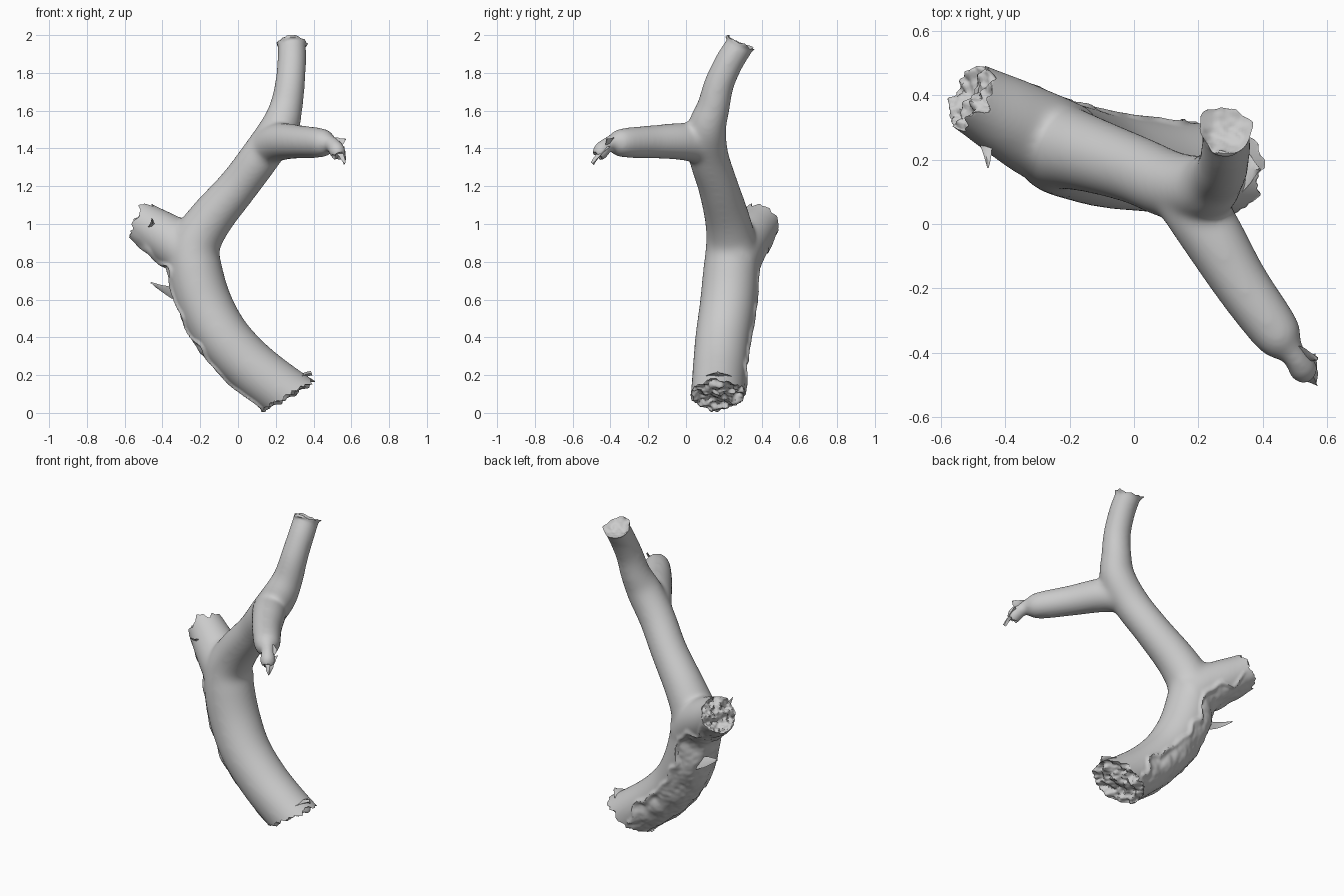
import bpy, bmesh, math, random
from mathutils import Vector, noise

if "Cube" in bpy.data.objects:
    bpy.data.objects.remove(bpy.data.objects["Cube"])

random.seed(4)


def spline(pts, steps=6):
    """Catmull-Rom through (x, y, z, radius) points."""
    p = [Vector(q) for q in pts]
    p = [2 * p[0] - p[1]] + p + [2 * p[-1] - p[-2]]
    out = []
    for a, b, c, d in zip(p, p[1:], p[2:], p[3:]):
        for i in range(steps):
            t = i / steps
            out.append(0.5 * (2 * b + (c - a) * t + (2 * a - 5 * b + 4 * c - d) * t * t
                              + (3 * b - a - 3 * c + d) * t ** 3))
    return out + [p[-2]]


def tube(bm, pts, sides=32):
    path = spline(pts)
    cen = [q.to_3d() for q in path]
    rings, prev, u = [], None, None
    for i, q in enumerate(path):
        t = (cen[min(i + 1, len(cen) - 1)] - cen[max(i - 1, 0)]).normalized()
        u = t.orthogonal().normalized() if prev is None else prev.rotation_difference(t) @ u
        prev, w = t, t.cross(u)
        ang = [2 * math.pi * k / sides for k in range(sides)]
        rings.append([bm.verts.new(cen[i] + q[3] * (u * math.cos(a) + w * math.sin(a))) for a in ang])
    for r, s in zip(rings, rings[1:]):
        for k in range(sides):
            n = (k + 1) % sides
            bm.faces.new((r[k], r[n], s[n], s[k]))
    bm.faces.new(rings[0][::-1])
    bm.faces.new(rings[-1])


def finish(name, bm):
    me = bpy.data.meshes.new(name)
    bm.to_mesh(me)
    bm.free()
    ob = bpy.data.objects.new(name, me)
    bpy.context.collection.objects.link(ob)
    return ob


# Limb tubes: curved trunk, forward side branch, broken stub
bm = bmesh.new()
tube(bm, [(.37, .165, .02, .145), (.22, .17, .125, .143), (.06, .18, .25, .144), (-.08, .195, .40, .146),
          (-.175, .22, .57, .148), (-.225, .235, .74, .146), (-.23, .24, .88, .136),
          (-.15, .22, 1.02, .12), (0, .17, 1.2, .107), (.12, .12, 1.36, .106),
          (.215, .11, 1.5, .104), (.255, .145, 1.62, .088), (.275, .175, 1.74, .08),
          (.285, .23, 1.86, .077), (.285, .28, 1.94, .076), (.285, .325, 2.02, .078)])
tube(bm, [(.14, .11, 1.40, .095), (.22, 0, 1.435, .1), (.33, -.18, 1.435, .088), (.43, -.32, 1.43, .08),
          (.468, -.372, 1.43, .066), (.485, -.392, 1.43, .044), (.505, -.42, 1.42, .04),
          (.525, -.45, 1.385, .048), (.535, -.47, 1.34, .03)])
tube(bm, [(-.2, .24, .77, .135), (-.28, .27, .86, .14), (-.39, .33, .935, .128),
          (-.49, .385, 1.0, .112), (-.60, .445, 1.075, .1)])
bmesh.ops.recalc_face_normals(bm, faces=bm.faces)
limb = finish("branch", bm)

# Fuse the limbs and soften the forks
rm = limb.modifiers.new("fuse", 'REMESH')
rm.mode, rm.voxel_size = 'VOXEL', 0.0095
sm = limb.modifiers.new("soften", 'SMOOTH')
sm.factor, sm.iterations = 0.5, 45
deps = bpy.context.evaluated_depsgraph_get()
fused = bpy.data.meshes.new_from_object(limb.evaluated_get(deps))
limb.modifiers.clear()
limb.data = fused

# Torn bark along the outer, rear side of the trunk
bm = bmesh.new()
bm.from_mesh(fused)
bm.normal_update()
outer = Vector((-.75, .6, -.3)).normalized()
moves = []
for v in bm.verts:
    p = v.co
    if p.z < 1.0 and p.x < .2:
        fade = max(0, min(1, (.98 - p.z) * 8))
        edge = v.normal.dot(outer) - .5 + .4 * noise.noise(p * 8)
        step = max(0, min(1, edge * 9))
        rough = noise.noise(p * 10) * .012 + noise.noise(p * 30) * .004
        lip = .012 * math.exp(-(edge / .08) ** 2)
        moves.append((v, v.normal * fade * (step * (rough - .002) + lip)))
for v, m in moves:
    v.co += m

# Ragged ends: centre, cut normal, limb axis, roughness, noise scale, hollow depth, radius
cuts = [((.245, .17, .088), (.5, 0, -.87), (.8, 0, -.58), .037, 20, .0, .14),
        ((-.505, .395, 1.01), (-.75, .42, .45), (-.78, .4, .47), .04, 20, .01, .12),
        ((.285, .305, 1.96), (0, .4, .92), (0, .5, .86), .014, 20, .035, .08),
        ((.535, -.465, 1.35), (.3, -.4, -.85), (.3, -.4, -.85), .02, 25, .02, .05)]
for c, n, ax, amp, freq, hollow, rad in cuts:
    c, n, ax = Vector(c), Vector(n).normalized(), Vector(ax).normalized()
    for v in bm.verts:
        o = v.co - c
        if o.length > .3 or o.dot(ax) < -.16:
            continue
        r = (o - ax * o.dot(ax)).length / rad
        q = v.co - ax * o.dot(ax)
        rag = amp * (noise.noise(q * freq) + .5 * noise.noise(q * freq * 2.3))
        d = o.dot(n) - rag + hollow * max(0, 1 - r * r)
        if d > 0:
            v.co -= ax * d / ax.dot(n)

# Thin wavy collar around the broken tip
for v in bm.verts:
    o = v.co - Vector((.285, .305, 1.955))
    if o.length < .14:
        rim = math.exp(-(o.dot(Vector((0, .4, .92))) / .014) ** 2)
        v.co += Vector((o.x, o.y, 0)) * rim * (.16 + .25 * noise.noise(v.co * 20))
bm.to_mesh(fused)
bm.free()


def splinter(name, base, tip, wide, thin, curl=.02):
    """Curled, tapering scrap of bark."""
    base, tip = Vector(base), Vector(tip)
    ax = (tip - base).normalized()
    side = Vector(wide).normalized()
    up = ax.cross(side).normalized()
    w = Vector(wide).length
    b = bmesh.new()
    rings = []
    for i in range(7):
        t = i / 6
        c = base.lerp(tip, t) + up * curl * math.sin(t * 3)
        k = max(.05, (1 - t) ** .7) * random.uniform(.85, 1.1)
        rings.append([b.verts.new(c + side * w * k * x + up * thin * y)
                      for x, y in ((-1, 0), (0, 1), (1, 0), (0, -1))])
    for r, s in zip(rings, rings[1:]):
        for j in range(4):
            b.faces.new((r[j], r[(j + 1) % 4], s[(j + 1) % 4], s[j]))
    b.faces.new(rings[0])
    b.faces.new(rings[-1])
    bmesh.ops.recalc_face_normals(b, faces=b.faces)
    return finish(name, b)


# Loose bark scraps
parts = [limb,
         splinter("bark_flap", (-.31, .31, .62), (-.46, .34, .69), (.012, .02, -.045), .006, .01),
         splinter("stub_splinter", (-.48, .31, .99), (-.455, .175, 1.03), (-.03, .01, -.015), .006),
         splinter("rim_splinter", (.31, .17, .18), (.39, .17, .21), (0, .09, 0), .012, .005),
         splinter("torn_strip_side", (.5, -.41, 1.42), (.57, -.42, 1.45), (.01, -.035, -.04), .006, .008),
         splinter("torn_strip_low", (.535, -.43, 1.40), (.565, -.495, 1.32), (.03, .03, .01), .012, .005)]
for ob in parts:
    bpy.ops.object.select_all(action='DESELECT')
    ob.select_set(True)
    bpy.context.view_layer.objects.active = ob
    bpy.ops.object.shade_smooth_by_angle(angle=math.radians(45))
